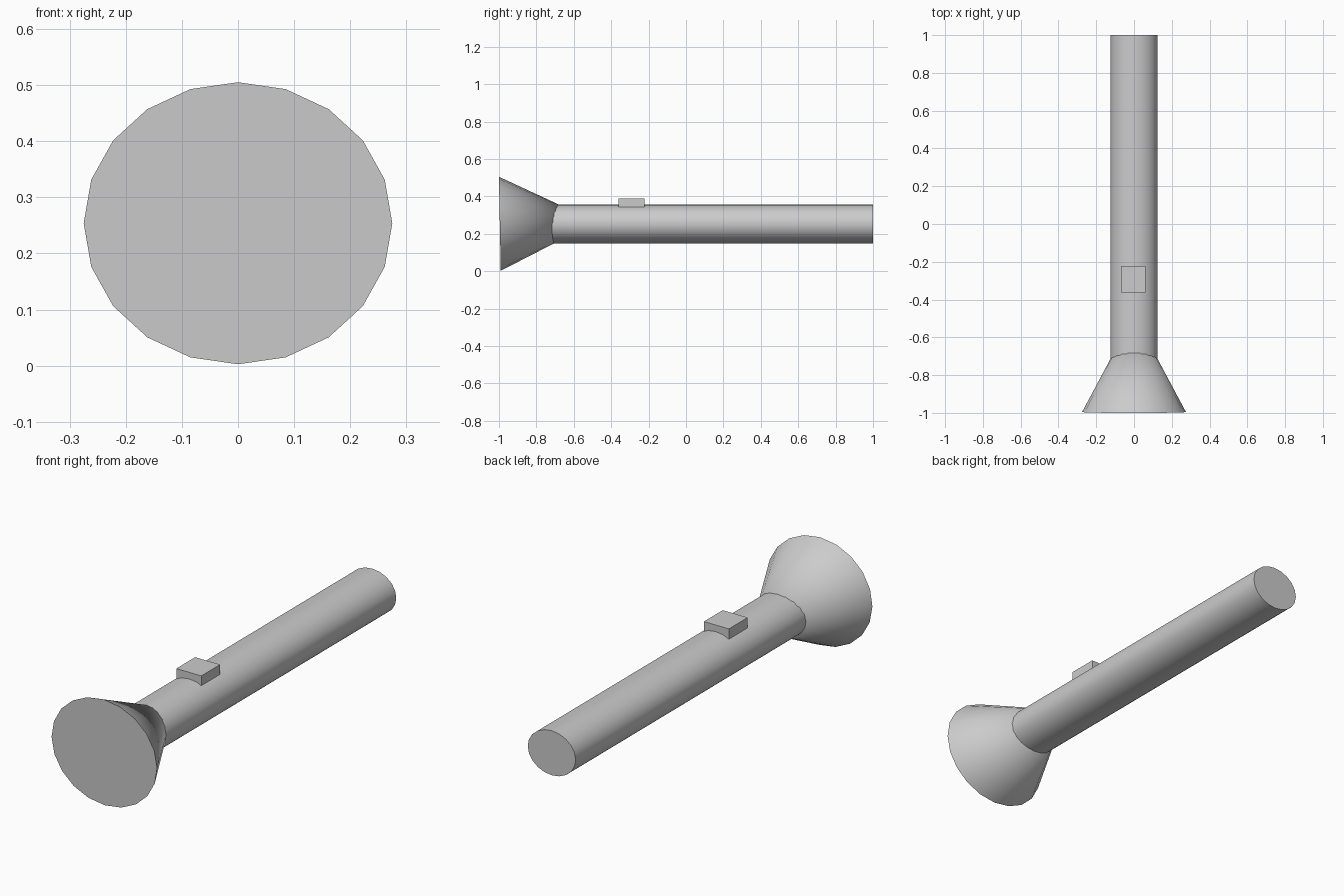
import bpy, math
from mathutils import Matrix

if "Cube" in bpy.data.objects:
    bpy.data.objects.remove(bpy.data.objects["Cube"])


def smooth(obj):
    bpy.ops.object.select_all(action='DESELECT')
    obj.select_set(True)
    bpy.context.view_layer.objects.active = obj
    bpy.ops.object.shade_smooth_by_angle(angle=math.radians(35))


def tapered(name, r_front, r_back, length, squash, centre, tilt=0.0):
    """20-sided cone or cylinder lying along y, flattened in height."""
    bpy.ops.mesh.primitive_cone_add(vertices=20, radius1=r_front, radius2=r_back, depth=length)
    obj = bpy.context.object
    obj.name = name
    lay = Matrix.Rotation(math.radians(-90), 4, 'X')
    obj.data.transform(Matrix.Translation(centre) @ Matrix.Rotation(tilt, 4, 'X')
                       @ Matrix.Diagonal((1, 1, squash, 1)) @ lay)
    smooth(obj)
    return obj


# Handle tube
tapered("handle", 0.125, 0.125, 1.74, 0.84, (0, 0.13, 0.253))

# Flared lamp head, tipped slightly, its point buried in the handle
tapered("lamp_head", 0.275, 0.0, 0.515, 0.914, (0, -0.738, 0.259), 0.02)

# Switch block on top
bpy.ops.mesh.primitive_cube_add(size=1, location=(-0.003, -0.292, 0.354))
switch = bpy.context.object
switch.name = "switch"
switch.scale = (0.13, 0.14, 0.07)
